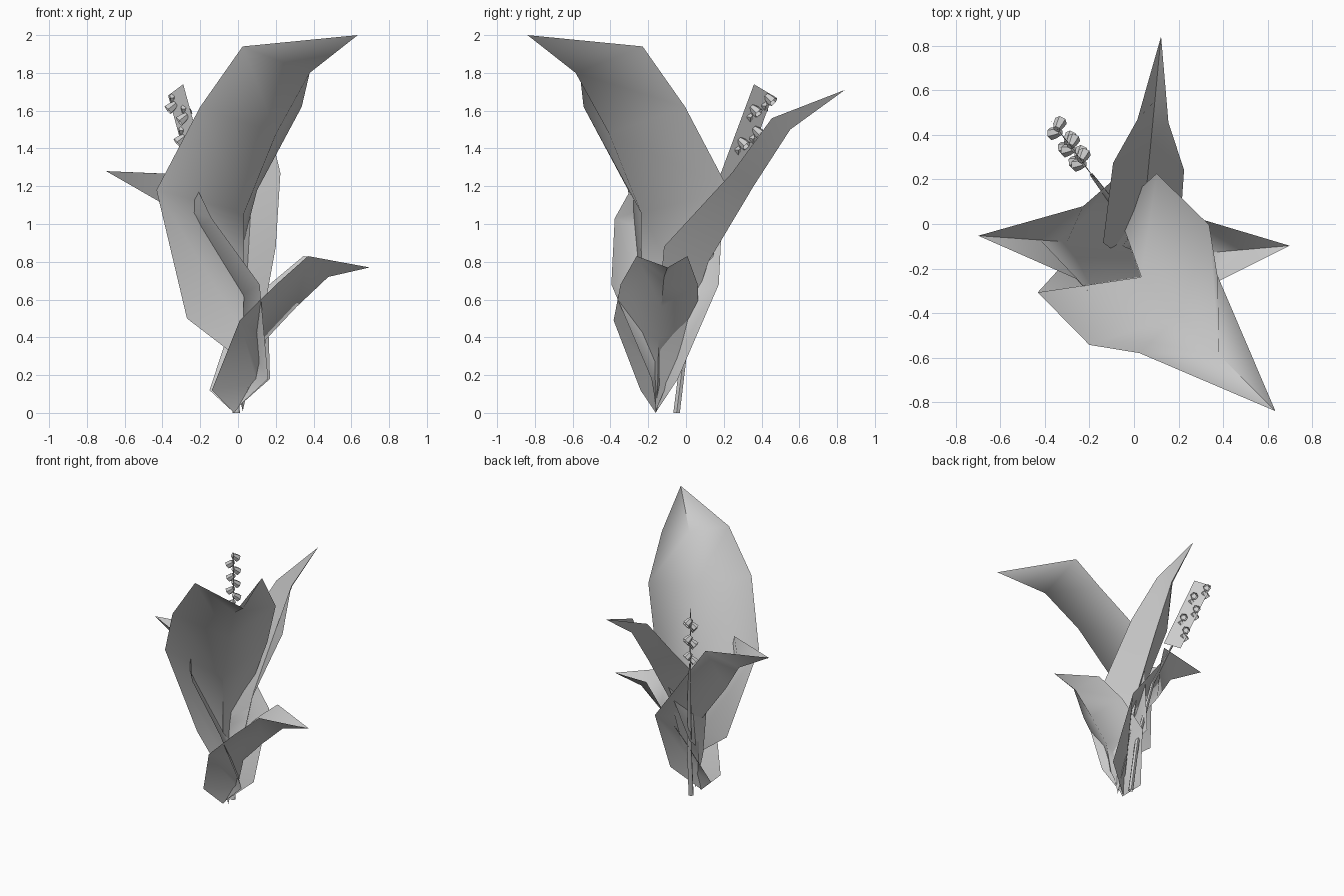
import bpy, bmesh, math
from mathutils import Vector

if "Cube" in bpy.data.objects:
    bpy.data.objects.remove(bpy.data.objects["Cube"])


def finish(bm, name, smooth=None):
    mesh = bpy.data.meshes.new(name)
    bm.to_mesh(mesh)
    bm.free()
    ob = bpy.data.objects.new(name, mesh)
    bpy.context.collection.objects.link(ob)
    if smooth is not None:
        bpy.ops.object.select_all(action='DESELECT')
        ob.select_set(True)
        bpy.context.view_layer.objects.active = ob
        bpy.ops.object.shade_smooth_by_angle(angle=math.radians(smooth))
    return ob


# Folded leaf: rows of (edge reach, edge z, half width, midrib reach, midrib z)
def leaf(name, origin, angle, base, rows, tip):
    a = math.radians(angle)
    along = Vector((math.cos(a), math.sin(a), 0))
    side = Vector((-math.sin(a), math.cos(a), 0))
    bm = bmesh.new()

    def vert(d, w, z):
        return bm.verts.new(Vector((*origin, z)) + along * d + side * w)

    b, t = vert(base[0], base[2], base[1]), vert(tip[0], 0, tip[1])
    grid = [(vert(d, w, z), vert(md, base[2] * .6 if i == 0 else 0, mz), vert(d, -w, z))
            for i, (d, z, w, md, mz) in enumerate(rows)]
    for i in (0, 1):
        bm.faces.new((b, grid[0][i + 1], grid[0][i]))
        for lo, hi in zip(grid, grid[1:]):
            bm.faces.new((lo[i], lo[i + 1], hi[i + 1], hi[i]))
        bm.faces.new((grid[-1][i], grid[-1][i + 1], t))
    return finish(bm, name, 80)


leaf("large_leaf", (-.02, -.185), -45, (.07, .27, 0),
     [(-.216, .50, .138, .07, .42), (-.205, 1.18, .377, .075, 1.06),
      (.125, 1.62, .38, .315, 1.48), (.31, 1.94, .247, .565, 1.80)], (.925, 2.0))
leaf("back_leaf", (.025, -.16), 84.5, (0, .01, 0),
     [(.0, .30, .07, .10, .25), (.06, .88, .17, .28, .80),
      (.42, 1.27, .16, .52, 1.20), (.624, 1.56, .07, .715, 1.50)], (1.006, 1.71))
leaf("left_leaf", (-.02, -.10), 176, (0, .01, .055),
     [(-.185, .18, .07, .0, .15), (-.155, .68, .285, .03, .58),
      (.10, 1.03, .285, .28, .92), (.22, 1.26, .165, .40, 1.12)], (.68, 1.28))
leaf("right_leaf", (-.02, -.16), 5, (0, 0, 0),
     [(-.125, .12, .07, .12, .16), (.01, .49, .225, .17, .39),
      (.205, .68, .205, .33, .56), (.38, .83, .135, .50, .72)], (.72, .77))

# Flower stem: tapered six-sided tube
path = [Vector(p) for p in ((-.01, -.05, 0), (-.03, 0, .4), (-.1, .1, .9), (-.19, .22, 1.2))]
bm = bmesh.new()
rings = []
for p, r in zip(path, (.02, .018, .014, .008)):
    rings.append([bm.verts.new(p + Vector((r * math.cos(k * math.pi / 3),
                                           r * math.sin(k * math.pi / 3), 0))) for k in range(6)])
for lo, hi in zip(rings, rings[1:]):
    for k in range(6):
        bm.faces.new((lo[k], lo[(k + 1) % 6], hi[(k + 1) % 6], hi[k]))
finish(bm, "flower_stem", 60)

# Flat card that carries the flowers
low, high = path[-1], Vector((-.33, .41, 1.71))
half = Vector((-.04, .05, -.03))
bm = bmesh.new()
bm.faces.new([bm.verts.new(v) for v in (low - half, low + half, high + half, high - half)])
finish(bm, "flower_card")

# Bell flowers: open six-sided cups hanging on both sides of the card
across = Vector((.8, .6, 0)).normalized()
bm = bmesh.new()
for i in range(10):
    s = 1 if i % 2 else -1
    root = low.lerp(high, .2 + .085 * i) + half * (.5 if i % 4 < 2 else -.4)
    axis = (across * s * .75 + half.normalized() * .4 + Vector((0, 0, -.5))).normalized()
    u = axis.orthogonal().normalized()
    v = axis.cross(u)
    prev = None
    for dist, r in ((-.004, .017), (.02, .025), (.05, .029)):
        ring = [bm.verts.new(root + axis * dist + (u * math.cos(k * math.pi / 3)
                             + v * math.sin(k * math.pi / 3)) * r) for k in range(6)]
        if prev is None:
            bm.faces.new(ring[::-1])
        else:
            for k in range(6):
                bm.faces.new((prev[k], prev[(k + 1) % 6], ring[(k + 1) % 6], ring[k]))
        prev = ring
finish(bm, "bell_flowers", 40)
